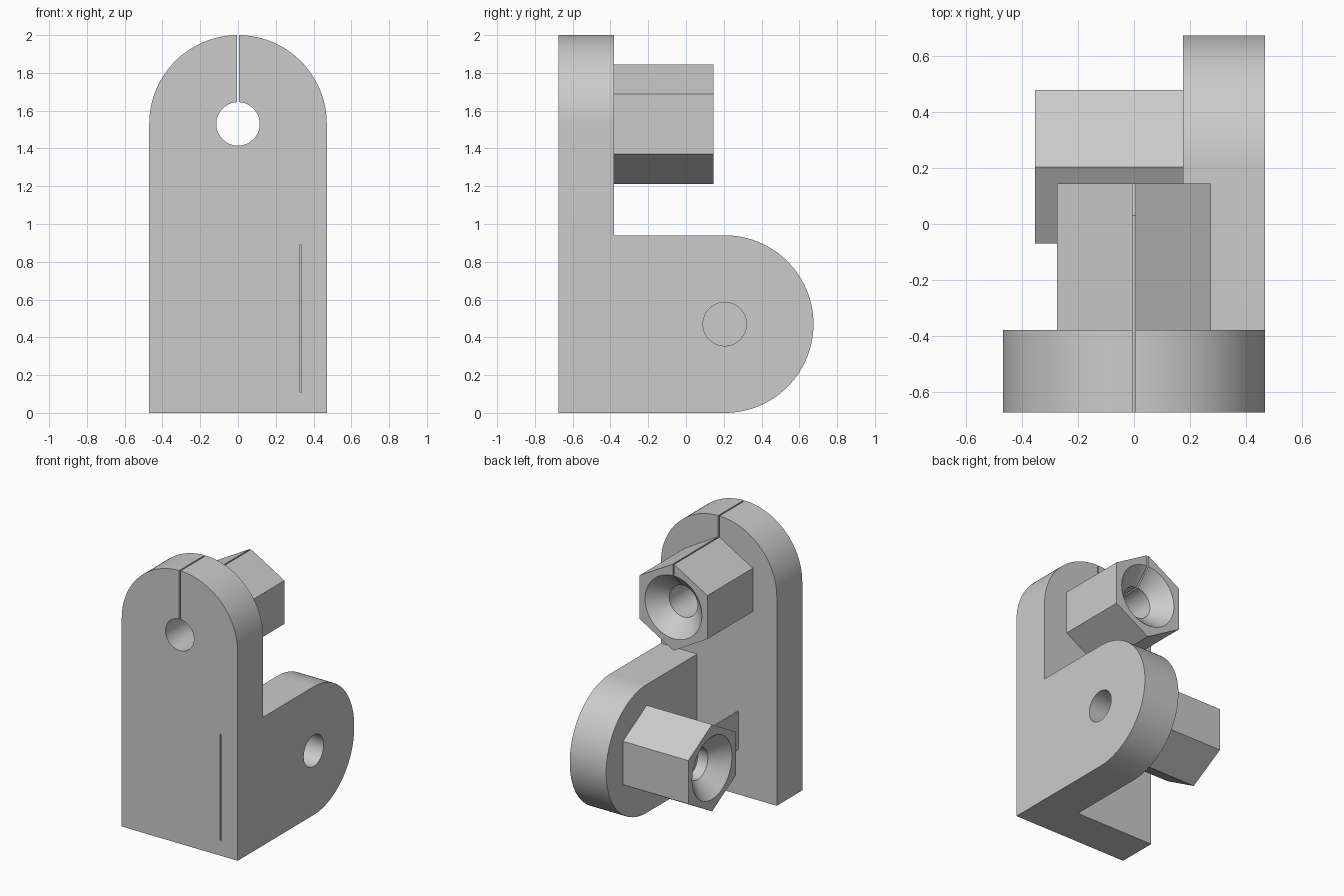
import bpy, bmesh
from math import sin, cos, pi, radians
from mathutils import Vector

cube = bpy.data.objects.get("Cube")
if cube:
    bpy.data.objects.remove(cube, do_unlink=True)

grey = bpy.data.materials.new("plain grey")
grey.use_nodes = True
colour = (0.6, 0.6, 0.6, 1)
grey.diffuse_color = colour
grey.node_tree.nodes["Principled BSDF"].inputs["Base Color"].default_value = colour

R, HOLE, HEX, LIP = 0.47, 0.115, 0.318, 0.23
FRONT, BACK = -0.675, -0.38       # faces of the front plate
INNER, OUTER = 0.175, 0.468       # faces of the side plate
TOP = (0, 1.53)                   # upper bore centre (x, z)
LOW = (0.205, 0.47)               # lower bore centre (y, z)


def along_y(u, v, t):
    return Vector((u, t, v))


def along_x(u, v, t):
    return Vector((-t, u, v))


def arc(centre, r, n, start=0.0, sweep=2 * pi):
    steps = n if sweep > 6 else n - 1
    return [(centre[0] + r * cos(start + sweep * i / steps),
             centre[1] + r * sin(start + sweep * i / steps)) for i in range(n)]


def loft(name, sections, place):
    """Closed solid through matching outlines, each given as (depth, points)."""
    bm = bmesh.new()
    rings = [[bm.verts.new(place(u, v, t)) for u, v in pts] for t, pts in sections]
    for a, b in zip(rings, rings[1:]):
        for i in range(len(a)):
            j = (i + 1) % len(a)
            bm.faces.new((a[i], a[j], b[j], b[i]))
    bm.faces.new(rings[0])
    bm.faces.new(rings[-1])
    bmesh.ops.recalc_face_normals(bm, faces=bm.faces)
    mesh = bpy.data.meshes.new(name)
    bm.to_mesh(mesh)
    bm.free()
    mesh.materials.append(grey)
    obj = bpy.data.objects.new(name, mesh)
    bpy.context.collection.objects.link(obj)
    return obj


def box(name, x, y, z):
    pts = [(x[0], z[0]), (x[1], z[0]), (x[1], z[1]), (x[0], z[1])]
    return loft(name, [(t, pts) for t in y], along_y)


def boolean(target, tool, operation):
    mod = target.modifiers.new(operation, 'BOOLEAN')
    mod.operation, mod.solver, mod.object = operation, 'EXACT', tool
    bpy.context.view_layer.objects.active = target
    bpy.ops.object.modifier_apply(modifier=mod.name)


def hex_boss(name, centre, start, end, place):
    pts = arc(centre, HEX, 6, pi / 2)
    return loft(name, [(start, pts), (end, pts)], place)


def bore(name, centre, start, end, place):
    """Round cutter that flares into a countersink at its far end."""
    shape = [(start, HOLE), (end - HOLE, HOLE), (end, LIP), (end + 0.01, LIP + 0.01)]
    return loft(name, [(t, arc(centre, r, 96)) for t, r in shape], place)


# Round-ended plates joined into an L bracket
upright = [(-R, 0), (R, 0)] + arc(TOP, R, 64, 0, pi)
lug = [(-0.6, 0)] + arc(LOW, R, 64, -pi / 2, pi) + [(-0.6, 2 * R)]
bracket = loft("bracket", [(FRONT, upright), (BACK, upright)], along_y)
side_plate = loft("side_plate", [(-R, lug), (-INNER, lug)], along_x)
boolean(bracket, side_plate, 'UNION')

# Hexagonal bosses
upper_boss = hex_boss("upper_boss", TOP, BACK, 0.145, along_y)
lower_boss = hex_boss("lower_boss", LOW, -INNER, 0.355, along_x)

# Countersunk bores and thin slits
upper_bore = bore("upper_bore_cutter", TOP, -0.8, 0.145, along_y)
lower_bore = bore("lower_bore_cutter", LOW, -0.6, 0.355, along_x)
top_slit = box("top_slit_cutter", (-0.005, 0.005), (-0.8, 0.3), (TOP[1], 2.1))
front_slit = box("front_slit_cutter", (0.325, 0.335), (-0.8, 0.05), (0.11, 0.89))
for target, tools in ((bracket, (upper_bore, lower_bore, top_slit, front_slit)),
                      (upper_boss, (upper_bore, top_slit)),
                      (lower_boss, (lower_bore,))):
    for tool in tools:
        boolean(target, tool, 'DIFFERENCE')
for tool in (side_plate, upper_bore, lower_bore, top_slit, front_slit):
    bpy.data.objects.remove(tool, do_unlink=True)

# Thin web that closes the lower bore and ties its boss to the upright
web = box("thin_web", (-0.16, -0.15), (BACK, 0.34), (0.33, 0.61))

# Smooth round walls, crisp edges
bpy.ops.object.select_all(action='DESELECT')
for obj in (bracket, upper_boss, lower_boss, web):
    obj.select_set(True)
bpy.context.view_layer.objects.active = bracket
bpy.ops.object.shade_smooth_by_angle(angle=radians(25))
